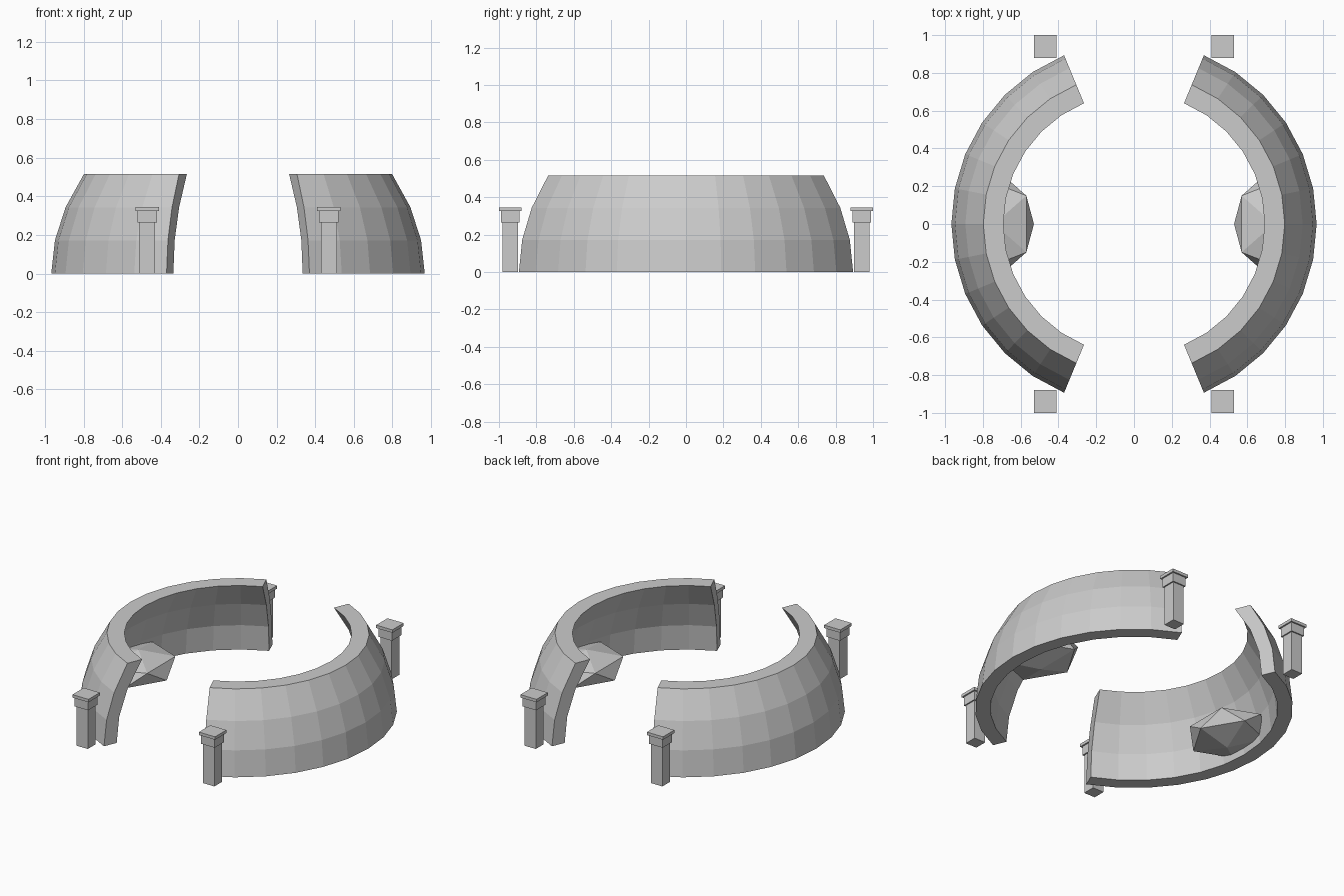
import bpy
import bmesh
from math import cos, sin, radians, pi
from mathutils import Matrix, Vector

cube = bpy.data.objects.get("Cube")
if cube:
    bpy.data.objects.remove(cube, do_unlink=True)

stone = bpy.data.materials.new("pale_grey_stone")
stone.use_nodes = True
GREY = (0.6, 0.6, 0.6, 1)
stone.diffuse_color = GREY
stone.node_tree.nodes["Principled BSDF"].inputs["Base Color"].default_value = GREY


def finish(bm, name):
    bmesh.ops.recalc_face_normals(bm, faces=bm.faces[:])
    mesh = bpy.data.meshes.new(name)
    bm.to_mesh(mesh)
    bm.free()
    mesh.materials.append(stone)
    obj = bpy.data.objects.new(name, mesh)
    bpy.context.collection.objects.link(obj)
    return obj


# Curved wall: closed (radius, height) section swept around z
SECTION = [(0.967, 0), (0.948, 0.172), (0.893, 0.343), (0.798, 0.515),
           (0.692, 0.515), (0.797, 0.343), (0.857, 0.172), (0.875, 0)]
SWEEP = radians(135)
STEPS = 12


def curved_wall(name, turn):
    bm = bmesh.new()
    rings = []
    for i in range(STEPS + 1):
        a = turn - SWEEP / 2 + SWEEP * i / STEPS
        rings.append([bm.verts.new((r * cos(a), r * sin(a), z)) for r, z in SECTION])
    n = len(SECTION)
    for near, far in zip(rings, rings[1:]):
        for j in range(n):
            k = (j + 1) % n
            bm.faces.new((near[j], near[k], far[k], far[j]))
    # End caps as quads across the wall thickness
    for ring in (rings[0], rings[-1]):
        for j in range(n // 2 - 1):
            bm.faces.new((ring[j], ring[j + 1], ring[n - 2 - j], ring[n - 1 - j]))
    finish(bm, name)


# Faceted boulder set into the inside of the wall
def boulder(name, turn):
    bm = bmesh.new()
    bmesh.ops.create_icosphere(bm, subdivisions=1, radius=1)
    place = (Matrix.Rotation(turn, 4, "Z") @ Matrix.Translation((0.74, 0, 0.105))
             @ Matrix.Diagonal((0.235, 0.285, 0.105, 1)))
    bmesh.ops.transform(bm, matrix=place, verts=bm.verts[:])
    finish(bm, name)


# Gate pillar: shaft, collar and cap slab, as (width, bottom, top)
BLOCKS = [(0.083, 0, 0.265), (0.1, 0.265, 0.325), (0.12, 0.325, 0.345)]


def pillar(name, x, y):
    bm = bmesh.new()
    for width, low, high in BLOCKS:
        place = (Matrix.Translation(Vector((x, y, (low + high) / 2)))
                 @ Matrix.Diagonal((width, width, high - low, 1)))
        bmesh.ops.create_cube(bm, size=1, matrix=place)
    finish(bm, name)


for side, turn, sx in (("left", 0, 1), ("right", pi, -1)):
    curved_wall(side + "_curved_wall", turn)
    boulder(side + "_boulder", turn)
    for end, sy in (("front", -1), ("back", 1)):
        pillar(end + "_" + side + "_pillar", sx * 0.47, sy * 0.94)
